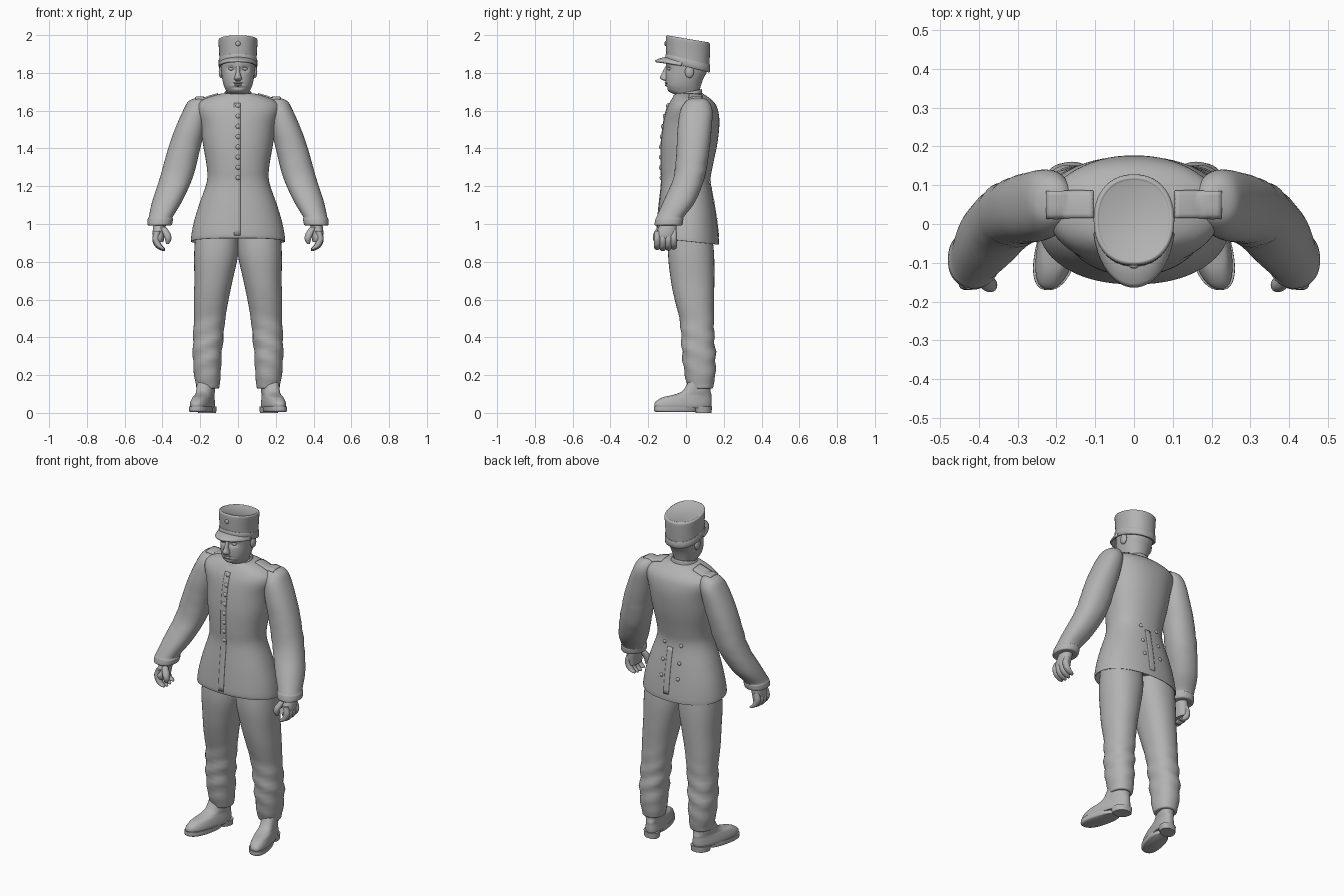
import bpy, bmesh, math
from mathutils import Vector
from mathutils.bvhtree import BVHTree

cube = bpy.data.objects.get("Cube")
if cube:
    bpy.data.objects.remove(cube)

grey = bpy.data.materials.new("plain grey")
grey.use_nodes = True
grey.diffuse_color = (.45, .45, .45, 1)
grey.node_tree.nodes["Principled BSDF"].inputs["Base Color"].default_value = grey.diffuse_color


def finish(name, bm, mirror=False, thickness=0, angle=50):
    """Turn a bmesh into a smooth-shaded, optionally mirrored object."""
    bmesh.ops.recalc_face_normals(bm, faces=bm.faces)
    mesh = bpy.data.meshes.new(name)
    bm.to_mesh(mesh)
    bm.free()
    mesh.materials.append(grey)
    ob = bpy.data.objects.new(name, mesh)
    bpy.context.collection.objects.link(ob)
    bpy.ops.object.select_all(action="DESELECT")
    ob.select_set(True)
    bpy.context.view_layer.objects.active = ob
    bpy.ops.object.shade_smooth_by_angle(angle=math.radians(angle))
    if thickness:
        solid = ob.modifiers.new("thickness", "SOLIDIFY")
        solid.thickness, solid.offset = thickness, 0
    if mirror:
        ob.modifiers.new("mirror", "MIRROR").use_mirror_merge = False
    return ob


def spline(rows, steps):
    """Catmull-Rom interpolation through the section rows."""
    out = []
    for i in range(len(rows) - 1):
        a, b, c, d = (rows[max(0, min(len(rows) - 1, i + k))] for k in (-1, 0, 1, 2))
        for s in range(steps):
            t = s / steps
            out.append([q + t / 2 * (r - p + t * (2 * p - 5 * q + 4 * r - u + t * (3 * (q - r) + u - p)))
                        for p, q, r, u in zip(a, b, c, d)])
    return out + [rows[-1]]


def loft(name, rows, n=40, steps=4, power=2.2, shape=None, **options):
    """Skin sections given as (z, centre x, front y, back y, half width, tilt)."""
    bm = bmesh.new()
    rows = [tuple(r) + (0,) * (6 - len(r)) for r in rows]
    rings = []
    for z, x, front, back, half, tilt in spline(rows, steps):
        ring = []
        for k in range(n):
            a = math.tau * k / n
            u, v = (math.copysign(abs(w) ** (2 / power), w) for w in (math.cos(a), math.sin(a)))
            dy = v * (back - front) / 2
            p = Vector((x + u * half, (front + back) / 2 + dy, z - tilt * dy))
            ring.append(bm.verts.new(shape(p) if shape else p))
        rings.append(ring)
    for lo, hi in zip(rings, rings[1:]):
        for k in range(n):
            bm.faces.new((lo[k], lo[k - 1], hi[k - 1], hi[k]))
    bm.faces.new(rings[0])
    bm.faces.new(rings[-1])
    return finish(name, bm, **options)


def blob(name, centre, radii, mirror=False):
    bm = bmesh.new()
    bmesh.ops.create_uvsphere(bm, u_segments=16, v_segments=10, radius=1)
    for v in bm.verts:
        v.co = Vector(c + r * w for c, r, w in zip(centre, radii, v.co))
    return finish(name, bm, mirror)


# Jacket body with flared skirt and rounded shoulders
jacket = loft("jacket", [
    (.95, 0, -.12, .14, .21, .1), (.915, 0, -.14, .165, .24, .1), (.915, 0, -.155, .175, .25, .1),
    (1, 0, -.152, .165, .236), (1.1, 0, -.143, .15, .207), (1.22, 0, -.13, .13, .166),
    (1.3, 0, -.133, .14, .165), (1.42, 0, -.132, .165, .185), (1.53, 0, -.12, .177, .2),
    (1.6, 0, -.105, .17, .222), (1.64, 0, -.088, .152, .212), (1.67, 0, -.07, .12, .16),
    (1.69, 0, -.055, .09, .09)], n=64)


# Sleeves with soft elbow folds and a cuff
def elbow_folds(p):
    fade = math.exp(-((p.z - 1.29) / .08) ** 2)
    p.y += .004 * fade * math.sin(95 * p.z + 30 * p.x)
    return p


sleeve = loft("sleeves", [
    (1.668, .2, .03, .09, .02), (1.65, .212, 0, .12, .05), (1.6, .225, -.03, .14, .066),
    (1.5, .255, -.045, .135, .08), (1.4, .285, -.05, .125, .085), (1.25, .325, -.065, .1, .087),
    (1.12, .375, -.12, .05, .079), (1.04, .408, -.155, -.01, .064), (1.025, .411, -.162, -.014, .067),
    (.995, .415, -.166, -.02, .064), (.995, .415, -.15, -.04, .045)], shape=elbow_folds, mirror=True)

# Hands: palm, four curled fingers and thumb
loft("palms", [(1.02, .41, -.13, -.05, .032), (.97, .418, -.15, -.05, .033), (.93, .42, -.168, -.055, .03),
               (.905, .415, -.16, -.06, .02)], n=24, mirror=True)
for i, finger in enumerate(("index", "middle", "ring", "little")):
    y, drop = -.152 + .029 * i, .006 * abs(i - 1.3)
    path = [(.955, .425, .016), (.915, .435, .018), (.88, .422, .018), (.862, .402, .015), (.855, .392, .006)]
    loft(finger + "_fingers", [(z + drop, x, y - r, y + r, r) for z, x, r in path], n=14, mirror=True)
loft("thumbs", [(z, x, y - r, y + r, r) for z, x, y, r in (
    (.985, .397, -.135, .015), (.95, .378, -.152, .02), (.92, .37, -.158, .017), (.895, .373, -.155, .008))],
    n=16, mirror=True)


# Trousers with wrinkles at the knee and shin
def trouser_folds(p):
    fade = math.exp(-((p.z - .34) / .14) ** 2)
    p.y += .005 * fade * math.sin(70 * p.z + 25 * p.x)
    p.x += .003 * fade * math.sin(60 * p.z + 20 * p.y)
    return p


loft("trousers", [
    (1, .11, -.08, .13, .11), (.85, .115, -.095, .148, .117), (.7, .13, -.08, .15, .101),
    (.6, .142, -.06, .148, .092), (.5, .15, -.035, .148, .083), (.4, .158, -.025, .15, .08),
    (.3, .163, -.02, .157, .076), (.2, .162, -.006, .155, .07), (.15, .16, .006, .146, .063),
    (.13, .16, .015, .14, .058), (.13, .16, .03, .12, .04)], shape=trouser_folds, mirror=True)


# Shoes turned outwards, with separate sole and heel
def turn_out(p):
    p.x -= .22 * (p.y - .1)
    return p


for part, rows in {
    "shoes": [(.025, .162, -.16, .13, .05), (.04, .162, -.168, .135, .054), (.06, .162, -.16, .136, .052),
              (.082, .162, -.125, .135, .047), (.095, .162, -.07, .135, .044), (.115, .162, -.02, .13, .045),
              (.16, .162, .01, .13, .046)],
    "soles": [(.005, .162, -.16, .06, .05), (.012, .162, -.17, .06, .056), (.034, .162, -.17, .06, .056)],
    "heels": [(0, .162, .05, .135, .046), (.034, .162, .04, .138, .05)],
}.items():
    loft(part, rows, power=2.4, shape=turn_out, mirror=True)


# Head with sunken eye sockets and a mouth line
def sculpt_face(p):
    if p.y < 0:
        for side in (-1, 1):
            p.y += .014 * math.exp(-((p.x - side * .036) / .02) ** 2 - ((p.z - 1.822) / .014) ** 2)
        p.y += .007 * math.exp(-(p.x / .03) ** 2 - ((p.z - 1.742) / .005) ** 2)
        p.y += .006 * math.exp(-(p.x / .03) ** 2 - ((p.z - 1.722) / .007) ** 2)
    return p


loft("head", [
    (1.6, 0, -.04, .07, .058), (1.675, 0, -.04, .073, .06), (1.692, 0, -.075, .073, .058),
    (1.705, 0, -.094, .073, .063), (1.73, 0, -.106, .078, .074), (1.765, 0, -.108, .09, .083),
    (1.81, 0, -.107, .112, .089), (1.86, 0, -.106, .12, .093), (1.9, 0, -.1, .12, .092)],
    n=72, steps=8, shape=sculpt_face)
loft("nose", [(1.758, 0, -.112, -.08, .012), (1.765, 0, -.13, -.08, .021), (1.778, 0, -.138, -.08, .018),
              (1.8, 0, -.126, -.08, .012), (1.835, 0, -.11, -.08, .011)], n=20)
blob("eyes", (.036, -.088, 1.821), (.015, .011, .008), True)
blob("ears", (.09, .018, 1.805), (.012, .024, .032), True)
blob("upper_lip", (0, -.104, 1.747), (.024, .009, .005))
blob("lower_lip", (0, -.103, 1.735), (.02, .009, .006))

# Standing collar
loft("collar", [(1.63, 0, -.085, .1, .09, -.2), (1.665, 0, -.076, .088, .078, -.2), (1.695, 0, -.066, .084, .071, -.2),
                (1.698, 0, -.058, .077, .064, -.2), (1.68, 0, -.05, .07, .056, -.2)], steps=3)

# Cap crown, band, visor and cockade
loft("cap_crown", [(1.845, 0, -.103, .122, .098, .25), (1.91, 0, -.106, .126, .1, .2), (1.965, 0, -.107, .128, .104, .17),
                   (1.976, 0, -.104, .125, .102, .17), (1.98, 0, -.098, .119, .096, .17),
                   (1.977, 0, -.092, .113, .09, .17)], n=56)
loft("cap_band", [(1.832, 0, -.1, .12, .095, .26), (1.835, 0, -.108, .127, .102, .26),
                  (1.868, 0, -.109, .128, .102, .25), (1.872, 0, -.104, .124, .098, .25)], n=56, steps=2)
bm = bmesh.new()
grid = []
for j in range(7):
    t = j / 6
    angles = [math.radians(-78 + 6 * k) for k in range(27)]
    grid.append([bm.verts.new((math.sin(a) * (.096 + .006 * t), .01 - math.cos(a) * (.108 + .064 * t),
                               1.879 - .018 * t * t - .03 * (1 - math.cos(a)))) for a in angles])
for r, s in zip(grid, grid[1:]):
    for k in range(26):
        bm.faces.new((r[k], r[k + 1], s[k + 1], s[k]))
finish("cap_visor", bm, thickness=.01)
blob("cockade", (0, -.108, 1.955), (.013, .007, .013))

# Surfaces on which the jacket details rest
trees = []
for ob in (jacket, sleeve):
    trees.append(BVHTree.FromPolygons([v.co for v in ob.data.vertices], [p.vertices for p in ob.data.polygons]))


def touch(origin, direction):
    hits = [tree.ray_cast(Vector(origin), Vector(direction)) for tree in trees]
    return min((h for h in hits if h[0]), key=lambda h: h[3])[0]


def drape(name, us, vs, place, direction, thickness, mirror=False):
    """Lay a thin strip on the jacket surface."""
    bm = bmesh.new()
    rows = [[bm.verts.new(touch(place(u, v), direction)) for v in vs] for u in us]
    for a, b in zip(rows, rows[1:]):
        for k in range(len(vs) - 1):
            bm.faces.new((a[k], a[k + 1], b[k + 1], b[k]))
    return finish(name, bm, mirror, thickness)


def span(lo, hi, n):
    return [lo + (hi - lo) * k / n for k in range(n + 1)]


# Front placket, back vent flap and shoulder straps
drape("front_placket", span(.94, 1.64, 24), span(-.022, .012, 4), lambda z, x: (x, -1, z), (0, 1, 0), .006)
drape("back_vent", span(.93, 1.2, 12), span(-.004, .03, 4), lambda z, x: (x, 1, z), (0, -1, 0), .006)
drape("shoulder_straps", span(.105, .225, 10), span(.015, .085, 6), lambda x, y: (x, y, 3), (0, 0, -1), .014, True)

# Front buttons and the paired buttons on the back skirt
for i, z in enumerate(span(1.245, 1.625, 7)):
    blob(f"front_button_{i + 1}", touch((0, -1, z), (0, 1, 0)), (.013, .01, .013))
for i, z in enumerate((1.03, 1.12, 1.22)):
    blob(f"back_buttons_{i + 1}", touch((.055, 1, z), (0, -1, 0)), (.011, .008, .011), True)
